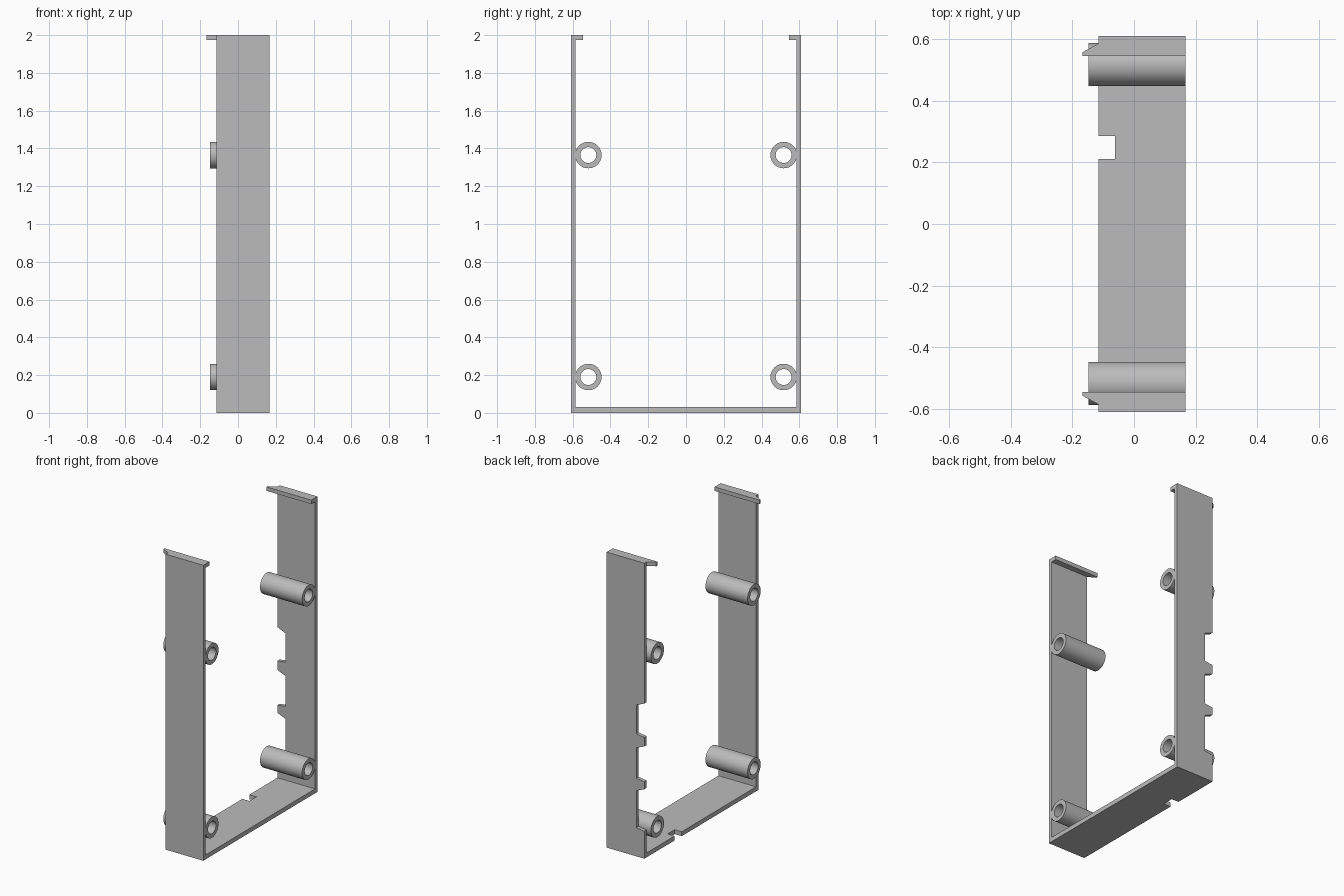
import bpy, bmesh, math
from mathutils import Vector

cube = bpy.data.objects.get("Cube")
if cube:
    bpy.data.objects.remove(cube)

GREY = (0.5, 0.5, 0.5, 1)
mat = bpy.data.materials.new("plain grey")
mat.use_nodes = True
mat.diffuse_color = GREY
mat.node_tree.nodes["Principled BSDF"].inputs["Base Color"].default_value = GREY

# Main dimensions
BACK, FRONT, TIP = -0.115, 0.167, -0.167
OUT, INN, LIP_IN = 0.61, 0.585, 0.545
FLOOR, LIP_Z, TOP = 0.03, 1.973, 2.0


def finish(name, bm):
    bmesh.ops.recalc_face_normals(bm, faces=bm.faces)
    mesh = bpy.data.meshes.new(name)
    bm.to_mesh(mesh)
    bm.free()
    mesh.materials.append(mat)
    obj = bpy.data.objects.new(name, mesh)
    bpy.context.collection.objects.link(obj)
    return obj


def prism(name, outline, place, start, end):
    """Extrude a flat outline from start to end; place maps (u, v, depth) to xyz."""
    bm = bmesh.new()
    face = bm.faces.new([bm.verts.new(place(u, v, start)) for u, v in outline])
    new = bmesh.ops.extrude_face_region(bm, geom=[face])["geom"]
    step = Vector(place(0, 0, end)) - Vector(place(0, 0, start))
    bmesh.ops.translate(bm, vec=step, verts=[g for g in new if isinstance(g, bmesh.types.BMVert)])
    return finish(name, bm)


def along_y(u, v, d):
    return (u, d, v)


def along_z(u, v, d):
    return (u, v, d)


def post(name, y, z, outer=0.07, inner=0.042, x0=-0.148):
    """Hollow round post lying along x."""
    bm = bmesh.new()
    ring = [bm.verts.new((x, y, z + r)) for x, r in
            ((x0, inner), (x0, outer), (FRONT, outer), (FRONT, inner))]
    edges = [bm.edges.new((ring[i], ring[i - 1])) for i in range(4)]
    bmesh.ops.spin(bm, geom=ring + edges, cent=(0, y, z), axis=(1, 0, 0),
                   angle=math.tau, steps=64)
    bmesh.ops.remove_doubles(bm, verts=bm.verts, dist=0.0005)
    obj = finish(name, bm)
    bpy.ops.object.select_all(action='DESELECT')
    obj.select_set(True)
    bpy.context.view_layer.objects.active = obj
    bpy.ops.object.shade_smooth_by_angle(angle=math.radians(35))


# Floor with a cable notch in its rear edge
notch = -0.062
prism("floor", [(BACK, -INN), (FRONT, -INN), (FRONT, INN), (BACK, INN),
                (BACK, 0.285), (notch, 0.285), (notch, 0.21), (BACK, 0.21)],
      along_z, 0, FLOOR)

# Plain side wall
prism("plain_wall", [(BACK, 0), (FRONT, 0), (FRONT, LIP_Z), (BACK, LIP_Z)],
      along_y, -OUT, -INN)

# Opposite wall with three openings, each with a sloped upper corner
DEEP = -0.055
outline = [(FRONT, LIP_Z), (FRONT, 0), (BACK, 0)]
for low, high in ((0.19, 0.445), (0.525, 0.735), (0.825, 1.025)):
    outline += [(BACK, low - 0.004), (DEEP, low + 0.004), (DEEP, high), (BACK, high + 0.025)]
outline.append((BACK, LIP_Z))
prism("notched_wall", outline, along_y, INN, OUT)

# Top lips with pointed rear tabs, and the four posts
for side, label in ((-1, "near"), (1, "far")):
    lip = [(FRONT, OUT), (BACK, OUT), (BACK, INN), (TIP, 0.557), (TIP, LIP_IN), (FRONT, LIP_IN)]
    prism(label + "_top_lip", [(x, side * y) for x, y in lip], along_z, LIP_Z, TOP)
    for z, level in ((0.19, "lower"), (1.365, "upper")):
        post(f"{label}_{level}_post", side * 0.517, z)
